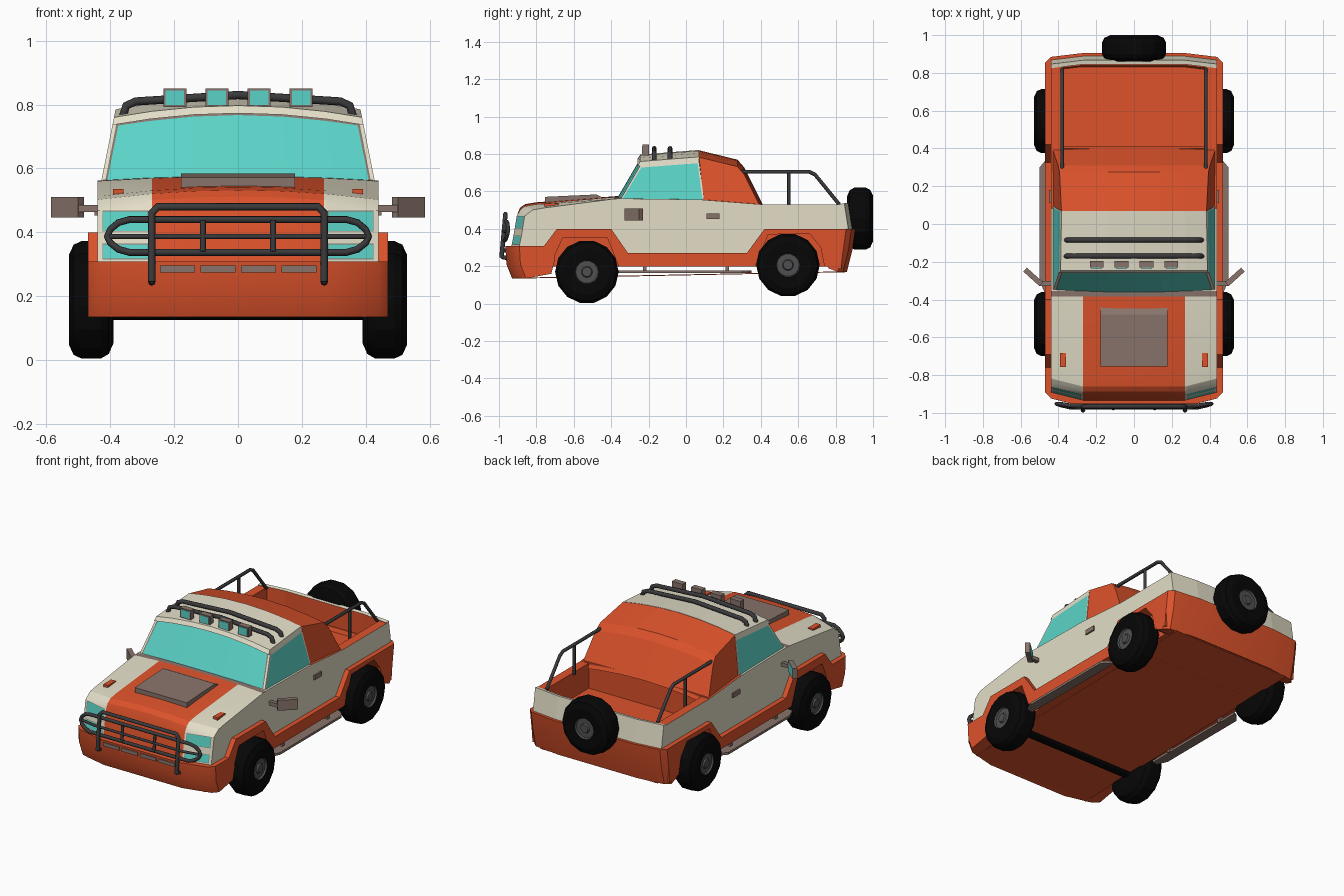
import bpy, bmesh, math
from mathutils import Matrix

if "Cube" in bpy.data.objects:
    bpy.data.objects.remove(bpy.data.objects["Cube"])


def material(name, r, g, b):
    m = bpy.data.materials.new(name)
    m.use_nodes = True
    m.diffuse_color = (r, g, b, 1)
    m.node_tree.nodes["Principled BSDF"].inputs["Base Color"].default_value = (r, g, b, 1)
    return m


orange = material("orange paint", .72, .085, .024)
cream = material("cream paint", .77, .73, .575)
glass = material("teal glass", .105, .65, .57)
brown = material("brown trim", .25, .175, .15)
rubber = material("black rubber", .002, .002, .002)
steel = material("dark tube", .042, .042, .045)
hubgrey = material("hub grey", .08, .08, .08)


def finish(name, bm, mats, rule=None, smooth=0):
    """Turn a bmesh into an object, colouring faces by rule(centre, normal)."""
    bm.normal_update()
    if rule:
        for f in bm.faces:
            f.material_index = rule(f.calc_center_median(), f.normal)
    me = bpy.data.meshes.new(name)
    bm.to_mesh(me)
    bm.free()
    for m in mats:
        me.materials.append(m)
    ob = bpy.data.objects.new(name, me)
    bpy.context.collection.objects.link(ob)
    if smooth:
        bpy.ops.object.select_all(action='DESELECT')
        ob.select_set(True)
        bpy.context.view_layer.objects.active = ob
        bpy.ops.object.shade_smooth_by_angle(angle=math.radians(smooth))


def loft(profile, cols, warp=lambda x, y, z: (x, y, z)):
    """Repeat a side profile (y, z) over columns of x and skin it."""
    bm = bmesh.new()
    rows = [[bm.verts.new(warp(c, y, z)) for y, z in profile] for c in cols]
    n = len(profile)
    for a, b in zip(rows, rows[1:]):
        for i in range(n):
            j = (i + 1) % n
            bm.faces.new((a[i], a[j], b[j], b[i]))
    bm.faces.new(rows[0])
    bm.faces.new(rows[-1])
    bmesh.ops.recalc_face_normals(bm, faces=bm.faces)
    bm.normal_update()
    return bm


def box(name, centre, size, mats, rule=None, turn=0):
    bm = bmesh.new()
    bmesh.ops.create_cube(bm, size=1, matrix=Matrix.Translation(centre)
                          @ Matrix.Rotation(turn, 4, 'Z') @ Matrix.Diagonal((*size, 1)))
    finish(name, bm, mats, rule)


def tube(name, pts, r, closed=False):
    cu = bpy.data.curves.new(name, 'CURVE')
    cu.dimensions = '3D'
    cu.bevel_depth, cu.bevel_resolution, cu.use_fill_caps = r, 2, True
    sp = cu.splines.new('POLY')
    sp.points.add(len(pts) - 1)
    for p, co in zip(sp.points, pts):
        p.co = (*co, 1)
    sp.use_cyclic_u = closed
    cu.materials.append(steel)
    bpy.context.collection.objects.link(bpy.data.objects.new(name, cu))


def mirrored(half):
    return [-c for c in reversed(half)] + [0] + half


def corner(x, slope):
    """How far the nose and tail sweep back toward the corners."""
    a = abs(x)
    return max(0, a - .27) * slope + (.025 if a > .46 else 0)


# Main body: nose, hood and doors
def body_warp(x, y, z):
    if z > .48:
        nose = min(1, max(0, (-y - .4) / .4))
        z -= (.014 + .016 * nose) * (x / .44) ** 2
    if y < -.75:
        y += corner(x, .25)
    return x, y, z


def body_rule(c, n):
    if -.385 < c.y < -.355 and n.z > .5:
        return 3
    if (abs(c.x) < .27 and c.y < -.385) or n.y > .7 or n.z < -.5 or (c.y > .1 and n.z > .8):
        return 1
    return 0


body = [(-.935, .30), (-.932, .315), (-.922, .365), (-.916, .402), (-.905, .468), (-.888, .512),
        (-.86, .532), (-.80, .542), (-.385, .574), (-.355, .576), (.08, .570), (.40, .545), (.40, .37),
        (.33, .26), (-.33, .26), (-.41, .37), (-.68, .37), (-.74, .30)]
bm = loft(body, mirrored([.14, .27, .28, .425, .44]), body_warp)
for f in bm.faces:
    f.material_index = body_rule(f.calc_center_median(), f.normal)
# Headlights are framed insets in the nose
lamps = [f for f in bm.faces if f.normal.y < -.5 and .28 < abs(f.calc_center_median().x) < .425
         and (.32 < f.calc_center_median().z < .36 or .41 < f.calc_center_median().z < .46)]
rim = bmesh.ops.inset_individual(bm, faces=lamps, thickness=.004)["faces"]
for f in rim:
    f.material_index = 3
for f in lamps:
    f.material_index = 2
finish("main_body", bm, [cream, orange, glass, brown], smooth=20)


# Cab: glazed front, roof panel and solid rear
def cab_warp(f, y, z):
    w = .436 - .046 * max(0, z - .56) / .23
    return f * w, y, z - .037 * f * f


spread = mirrored([.35, .7, .97, 1])
bm = loft([(-.37, .56), (-.245, .775), (.07, .797), (.10, .56)], spread, cab_warp)
screen = [f for f in bm.faces if f.normal.y < -.3 and abs(f.calc_center_median().x) < .39]
sides = [f for f in bm.faces if abs(f.normal.x) > .8]
rim = bmesh.ops.inset_region(bm, faces=screen, thickness=.009)["faces"]
bmesh.ops.inset_region(bm, faces=sides, thickness=.012)
for f in rim:
    f.material_index = 2
for f in screen + sides:
    f.material_index = 1
finish("cab_windows", bm, [cream, glass, brown])
finish("roof", loft([(-.26, .773), (-.245, .797), (.07, .822), (.07, .787)], spread, cab_warp), [cream])
finish("cab_rear", loft([(.07, .82), (.275, .77), (.31, .73), (.41, .53), (.10, .53)],
                        spread, cab_warp), [orange])


# Bumpers, floor and tailgate
def tail_warp(x, y, z):
    return x, y - (corner(x, .12) if y > .82 else 0), z


wide = mirrored([.27, .44, .47])
finish("front_bumper", loft([(-.966, .308), (-.96, .21), (-.93, .135), (-.72, .16), (-.70, .24), (-.745, .308)],
                            wide, body_warp), [orange], smooth=35)
finish("rear_bumper", loft([(.84, .40), (.905, .40), (.89, .29), (.86, .17), (.76, .19)], wide, tail_warp),
       [orange], smooth=35)
finish("tailgate", loft([(.845, .34), (.845, .533), (.867, .537), (.89, .39)],
                        mirrored([.27, .38, .44]), tail_warp), [cream, orange],
       lambda c, n: 1 if n.y < -.5 else 0)
finish("floor_pan", loft([(-.74, .376), (-.74, .20), (.78, .20), (.85, .376)], [-.39, .39]), [orange])
finish("underside_plate", loft([(-.90, .134), (-.90, .139), (.85, .173), (.85, .168)], [-.40, .40]), [orange])
for i in range(4):
    box("bumper_slot", (-.19 + .127 * i, -.965, .285), (.11, .012, .022), [brown])

# Hood scoop
finish("hood_scoop", loft([(-.755, .53), (-.755, .571), (-.48, .584), (-.44, .565), (-.44, .53)],
                          [-.178, .178]), [brown])

# Roof bars and spot lamps
for y in (-.17, -.085):
    tube("roof_bar", [(-.36, y, .765), (-.35, y, .797), (-.32, y, .81), (0, y, .83),
                      (.32, y, .81), (.35, y, .797), (.36, y, .765)], .013)
for x in (-.198, -.066, .066, .198):
    box("spot_lamp", (x, -.214, .821), (.072, .035, .058), [brown])
    box("spot_lamp_lens", (x, -.232, .821), (.058, .006, .045), [glass])


# Bull bar
def bar(x, z):
    return x, -.986 + (z - .25) * .09 + max(0, abs(x) - .3) * .2, z


loop = [(.34, .337), (.375, .347), (.40, .367), (.41, .387), (.40, .409), (.375, .43), (.34, .44)]
tube("bull_bar_loop", [bar(x, z) for x, z in loop] + [bar(-x, z) for x, z in reversed(loop)], .011, True)
tube("bull_bar_middle", [bar(x, .387) for x in (-.405, -.3, .3, .405)], .008)
hoop = [(.27, .245), (.27, .46), (.25, .48)]
tube("bull_bar_hoop", [bar(x, z) for x, z in hoop] + [bar(-x, z) for x, z in reversed(hoop)], .012)
for x in (-.11, .11):
    tube("bull_bar_post", [bar(x, .34), bar(x, .437)], .009)
for x in (-.27, .27):
    tube("bull_bar_foot", [bar(x, .25), (x, -.94, .24)], .011)


# Wheels
def wheel(name, place):
    """Lathe a tyre around x, outer face toward +x, with a stepped hub."""
    rings = [(-.07, .06), (-.07, .12), (-.055, .155), (-.03, .17), (.03, .17), (.055, .158),
             (.07, .125), (.066, .065), (.056, .06), (.056, .03), (.066, .025)]
    bm = bmesh.new()
    n = 14
    grid = [[bm.verts.new((x, r * math.cos(math.tau * k / n), r * math.sin(math.tau * k / n)))
             for k in range(n)] for x, r in rings]
    for i, (a, b) in enumerate(zip(grid, grid[1:])):
        for k in range(n):
            f = bm.faces.new((a[k], a[(k + 1) % n], b[(k + 1) % n], b[k]))
            f.material_index = 1 if i >= 7 else 0
    bm.faces.new(grid[0])
    bm.faces.new(grid[-1]).material_index = 1
    bmesh.ops.recalc_face_normals(bm, faces=bm.faces)
    bm.transform(place)
    finish(name, bm, [rubber, hubgrey], smooth=25)


axles = {"front": (-.53, .17), "rear": (.545, .207)}
for end, (y, z) in axles.items():
    for s in (1, -1):
        wheel(end + "_wheel", Matrix.Translation((s * .46, y, z)) @ Matrix.Rotation(0 if s > 0 else math.pi, 4, 'Z'))
    bm = bmesh.new()
    bmesh.ops.create_cone(bm, cap_ends=True, segments=12, radius1=.045, radius2=.045, depth=.82,
                          matrix=Matrix.Translation((0, y, z)) @ Matrix.Rotation(math.pi / 2, 4, 'Y'))
    finish(end + "_axle", bm, [rubber])
wheel("spare_wheel", Matrix.Translation((0, .93, .455)) @ Matrix.Rotation(math.pi / 2, 4, 'Z'))

# Parts repeated on both sides
skirt = [(-.76, .308), (-.69, .40), (-.40, .40), (-.31, .27), (.325, .27), (.42, .40), (.85, .40),
         (.83, .185), (.74, .20), (.72, .30), (.66, .375), (.44, .37), (.37, .20), (-.36, .20),
         (-.42, .35), (-.66, .35), (-.70, .26), (-.72, .20)]
board = [(.44, -.38), (.475, -.36), (.50, -.30), (.50, .30), (.475, .33), (.44, .35)]
for s, side in ((1, "left"), (-1, "right")):
    finish(side + "_skirt", loft(skirt, [s * .385, s * .47]), [orange])
    finish(side + "_bed_wall", loft([(.39, .375), (.39, .53), (.842, .53), (.86, .375)], [s * .385, s * .44]),
           [cream, orange], lambda c, n: 0 if n.x * s > .5 else 1)
    tube(side + "_bed_rail", [(s * .38, .27, .705), (s * .38, .66, .705), (s * .38, .69, .69),
                              (s * .38, .82, .53)], .01)
    tube(side + "_bed_rail_post", [(s * .38, .55, .705), (s * .38, .55, .52)], .009)
    # Running board with brackets
    bm = bmesh.new()
    f = bm.faces.new([bm.verts.new((s * x, y, .163)) for x, y in board])
    top = bmesh.ops.extrude_face_region(bm, geom=[f])["geom"]
    bmesh.ops.translate(bm, vec=(0, 0, .014), verts=[v for v in top if isinstance(v, bmesh.types.BMVert)])
    bmesh.ops.recalc_face_normals(bm, faces=bm.faces)
    finish(side + "_running_board", bm, [brown])
    for y in (-.22, .22):
        box(side + "_board_bracket", (s * .45, y, .185), (.03, .02, .04), [brown])
    # Mirror, handle and indicator
    box(side + "_mirror", (s * .534, -.28, .478), (.115, .028, .064), [brown, glass],
        lambda c, n: 1 if n.y > .5 and n.x * s < -.3 else 0, s * math.radians(42))
    box(side + "_mirror_arm", (s * .465, -.315, .475), (.07, .025, .022), [brown])
    box(side + "_door_handle", (s * .442, .145, .467), (.014, .07, .028), [brown])
    box(side + "_indicator", (s * .375, -.72, .525), (.032, .075, .022), [orange])
